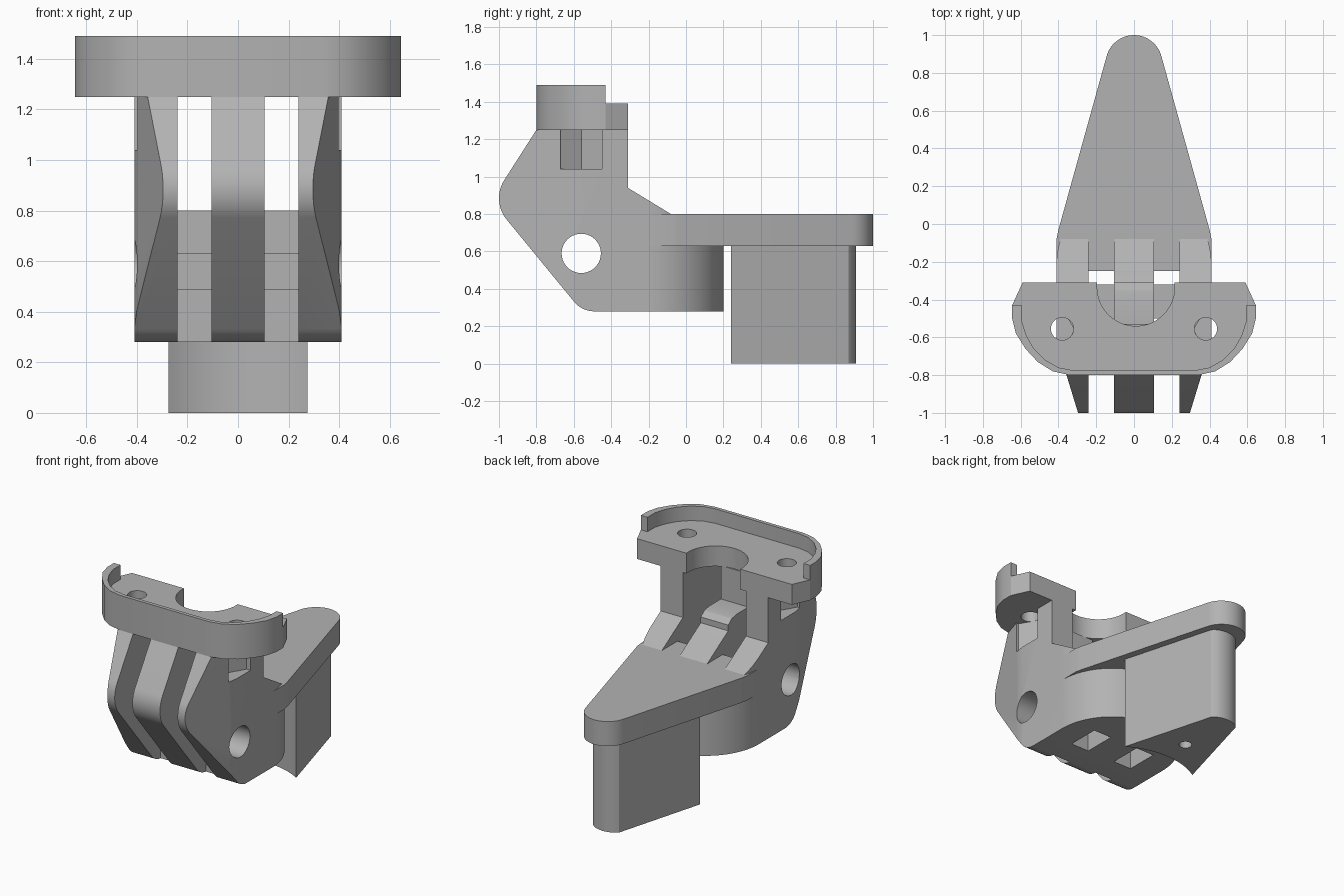
import bpy, bmesh
from math import sin, cos, pi, radians
from mathutils import Vector

if "Cube" in bpy.data.objects:
    bpy.data.objects.remove(bpy.data.objects["Cube"], do_unlink=True)

grey = bpy.data.materials.new("light_grey_plastic")
grey.use_nodes = True
grey.diffuse_color = (0.45, 0.45, 0.45, 1)
grey.node_tree.nodes["Principled BSDF"].inputs["Base Color"].default_value = (0.45, 0.45, 0.45, 1)


def prism(name, pts, axis, lo, hi):
    """Extrude a 2D outline along x (points are y, z) or z (points are x, y)."""
    place = (lambda p: (lo, p[0], p[1])) if axis == "x" else (lambda p: (p[0], p[1], lo))
    step = Vector((hi - lo, 0, 0)) if axis == "x" else Vector((0, 0, hi - lo))
    bm = bmesh.new()
    face = bm.faces.new([bm.verts.new(place(p)) for p in pts])
    out = bmesh.ops.extrude_face_region(bm, geom=[face])
    bmesh.ops.translate(bm, vec=step, verts=[v for v in out["geom"] if isinstance(v, bmesh.types.BMVert)])
    bmesh.ops.recalc_face_normals(bm, faces=bm.faces[:])
    mesh = bpy.data.meshes.new(name)
    bm.to_mesh(mesh)
    bm.free()
    mesh.materials.append(grey)
    obj = bpy.data.objects.new(name, mesh)
    bpy.context.collection.objects.link(obj)
    return obj


def boolean(obj, tool, operation="DIFFERENCE"):
    mod = obj.modifiers.new("shape", "BOOLEAN")
    mod.operation = operation
    mod.solver = "EXACT"
    mod.object = tool
    bpy.context.view_layer.objects.active = obj
    bpy.ops.object.modifier_apply(modifier=mod.name)
    bpy.data.objects.remove(tool, do_unlink=True)


def arc(cx, cy, r, start, end, n=16):
    angles = [radians(start + (end - start) * i / n) for i in range(n + 1)]
    return [(cx + r * cos(a), cy + r * sin(a)) for a in angles]


def circle(cx, cy, r, n=32):
    return arc(cx, cy, r, 0, 360 - 360 / n, n - 1)


def mirrored(half):
    """Close a right-hand outline with its mirror image."""
    return half + [(-x, y) for x, y in reversed(half) if abs(x) > 1e-4]


# Clevis body: side profile trimmed by a plan outline with a round rear
profile = [(-0.31, 1.25), (-0.80, 1.25)] + arc(-0.82, 0.885, 0.18, 148, 219, 12) \
    + arc(-0.49, 0.42, 0.14, 219, 270, 8) \
    + [(0.3, 0.28), (0.3, 0.7), (-0.08, 0.7), (-0.08, 0.8), (-0.31, 0.94)]
body = prism("clevis_body", profile, "x", -0.6, 0.6)
plan = [(0.29, -1.02), (0.40, -0.66), (0.41, -0.60)] + arc(0, -0.21, 0.41, 0, 90, 20)
boolean(body, prism("plan_trim", mirrored(plan), "z", 0, 2), "INTERSECT")

# Tapered arm plate
arm = [(0.41, -0.25), (0.41, -0.08), (0.40, -0.03)] + arc(0, 0.85, 0.15, 15, 90, 12)
boolean(body, prism("arm_plate", mirrored(arm), "z", 0.63, 0.8), "UNION")

# Two slots, leaving a cross bar low between the ribs
slot = [(-1.1, 0.1), (-0.5, 0.1), (-0.5, 0.49), (-0.32, 0.49), (-0.32, 0.1), (-0.1, 0.1),
        (-0.1, 0.63), (-0.25, 0.63), (-0.25, 0.8), (0, 0.8), (0, 1.5), (-1.1, 1.5)]
for lo, hi in ((-0.24, -0.105), (0.105, 0.24)):
    boolean(body, prism("slot_cutter", slot, "x", lo, hi))

# Rounded hump on the centre rib
hump = [(-0.53, 1.4), (-0.53, 1.02), (-0.40, 1.02), (-0.35, 1.01), (-0.31, 0.98),
        (-0.28, 0.94), (-0.25, 0.903), (-0.2, 0.95), (-0.2, 1.4)]
boolean(body, prism("rib_cutter", hump, "x", -0.15, 0.15))

# Hinge pin hole and nut pockets that open sideways
boolean(body, prism("pin_cutter", circle(-0.56, 0.59, 0.105, 40), "x", -0.6, 0.6))
for side in (-1, 1):
    pocket = [(side * x, y) for x, y in
              ((0.6, -0.67), (0.38, -0.67), (0.315, -0.56), (0.38, -0.45), (0.6, -0.45))]
    boolean(body, prism("nut_cutter", pocket, "z", 1.04, 1.3))

# Top bracket with a shallow rimmed tray
outline = [(0.59, -0.31), (0.645, -0.43), (0.645, -0.50), (0.625, -0.58), (0.575, -0.66),
           (0.51, -0.73), (0.43, -0.78), (0.34, -0.80)]
bracket = prism("top_bracket", mirrored(outline), "z", 1.25, 1.49)
tray = [(0.8, -0.2), (0.8, -0.43), (0.595, -0.43), (0.595, -0.51), (0.57, -0.59),
        (0.53, -0.66), (0.47, -0.72), (0.40, -0.76), (0.32, -0.775)]
boolean(bracket, prism("tray_cutter", mirrored(tray), "z", 1.39, 1.6))
mouth = [(0.215, -0.2)] + arc(0.01, -0.335, 0.205, 0, -180, 32) + [(-0.195, -0.2)]
boolean(bracket, prism("mouth_cutter", mouth, "z", 1.1, 1.6))
for x in (-0.38, 0.38):
    boolean(bracket, prism("screw_cutter", circle(x, -0.555, 0.06), "z", 1.1, 1.6))

# Hanging fin with a concave front and a screw hole underneath
front = arc(0, -0.21, 0.527, 90, 58.5, 10)
fin_outline = front + [(0.10, 0.87), (0.08, 0.888), (0.055, 0.90), (0.03, 0.907), (0, 0.91)]
fin = prism("hanging_fin", mirrored(fin_outline), "z", 0, 0.63)
boolean(fin, prism("fin_hole_cutter", circle(0, 0.5, 0.04, 24), "z", -0.1, 0.3))

for obj in (body, bracket, fin):
    bpy.ops.object.select_all(action="DESELECT")
    obj.select_set(True)
    bpy.context.view_layer.objects.active = obj
    bpy.ops.object.shade_smooth_by_angle(angle=radians(22))
